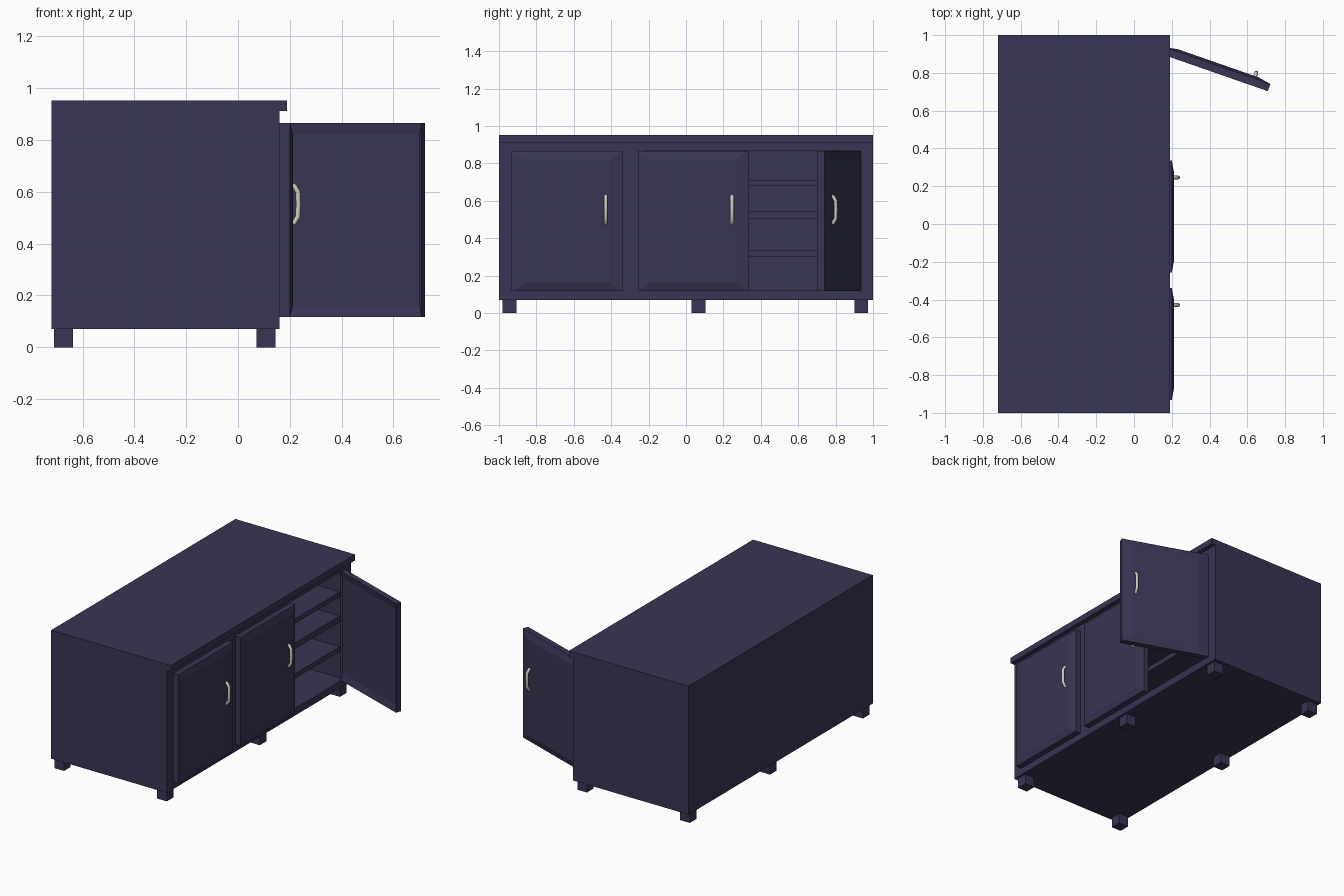
import bpy, bmesh, math
from mathutils import Vector

if "Cube" in bpy.data.objects:
    bpy.data.objects.remove(bpy.data.objects["Cube"])


def material(name, rgb):
    m = bpy.data.materials.new(name)
    m.diffuse_color = (*rgb, 1)
    m.use_nodes = True
    m.node_tree.nodes["Principled BSDF"].inputs["Base Color"].default_value = m.diffuse_color
    return m


PAINT = material("dark violet paint", (0.040, 0.036, 0.088))
METAL = material("pale metal", (0.62, 0.59, 0.51))


def rect(bm, x, y0, y1, z0, z1):
    """Four vertices of a rectangle facing x."""
    return [bm.verts.new((x, y, z)) for y, z in
            ((y0, z0), (y1, z0), (y1, z1), (y0, z1))]


def loft(name, rings):
    """Closed solid through a series of x-facing rectangles."""
    bm = bmesh.new()
    loops = [rect(bm, *r) for r in rings]
    for a, b in zip(loops, loops[1:]):
        for i in range(4):
            j = (i + 1) % 4
            bm.faces.new((a[i], a[j], b[j], b[i]))
    bm.faces.new(loops[0])
    bm.faces.new(loops[-1])
    bmesh.ops.recalc_face_normals(bm, faces=bm.faces)
    me = bpy.data.meshes.new(name)
    bm.to_mesh(me)
    bm.free()
    me.materials.append(PAINT)
    ob = bpy.data.objects.new(name, me)
    bpy.context.collection.objects.link(ob)
    return ob


def box(name, x0, x1, y0, y1, z0, z1):
    return loft(name, [(x0, y0, y1, z0, z1), (x1, y0, y1, z0, z1)])


# Hollow cabinet body: outer shell, front frame, inner walls
loft("cabinet_body", [(-0.72, -1, 1, 0.07, 0.912),
                      (0.16, -1, 1, 0.07, 0.912),
                      (0.16, -0.22, 0.92, 0.12, 0.868),
                      (-0.68, -0.22, 0.92, 0.12, 0.868)])

# Overhanging top
box("cabinet_top", -0.72, 0.19, -1, 1, 0.912, 0.953)

# Shelves
for i, (z0, z1) in enumerate(((0.30, 0.333), (0.503, 0.545), (0.678, 0.71))):
    box(f"shelf_{i + 1}", -0.68, 0.13, -0.22, 0.92, z0, z1)

# Six feet
for x in (-0.71, 0.072):
    for y in (-0.98, 0.03, 0.90):
        box("foot", x, x + 0.073, y, y + 0.073, 0, 0.07)


def handle(name, y):
    """Bowed bar handle standing off the door face (door front slab at x = 0)."""
    pts = [(0.005, 0.478), (0.018, 0.482), (0.031, 0.505),
           (0.033, 0.552), (0.031, 0.6), (0.018, 0.622), (0.005, 0.627)]
    n = 10
    bm = bmesh.new()
    rings = []
    for k, (px, pz) in enumerate(pts):
        a, b = pts[max(k - 1, 0)], pts[min(k + 1, len(pts) - 1)]
        t = Vector((b[0] - a[0], 0, b[1] - a[1])).normalized()
        side = Vector((0, 1, 0))
        out = t.cross(side)
        c = Vector((px, y, pz))
        rings.append([bm.verts.new(c + 0.010 * (math.cos(2 * math.pi * i / n) * side
                                                + math.sin(2 * math.pi * i / n) * out))
                      for i in range(n)])
    for a, b in zip(rings, rings[1:]):
        for i in range(n):
            j = (i + 1) % n
            bm.faces.new((a[i], a[j], b[j], b[i]))
    bm.faces.new(rings[0])
    bm.faces.new(rings[-1])
    bmesh.ops.recalc_face_normals(bm, faces=bm.faces)
    for f in bm.faces:
        f.smooth = len(f.verts) == 4
    me = bpy.data.meshes.new(name)
    bm.to_mesh(me)
    bm.free()
    me.materials.append(METAL)
    ob = bpy.data.objects.new(name, me)
    bpy.context.collection.objects.link(ob)
    return ob


def door(name, hinge, s, angle=0.0):
    """Raised-panel door extending from its hinge in direction s along y."""
    w, z0, z1 = 0.593, 0.117, 0.866
    d = loft(name, [(-0.030, s * 0.012, s * (w - 0.012), z0 + 0.045, z1 - 0.045),
                    (-0.040, 0, s * w, z0, z1),
                    (0.0, 0, s * w, z0, z1),
                    (0.013, s * 0.07, s * (w - 0.07), z0 + 0.045, z1 - 0.045)])
    h = handle(name + "_handle", s * (w - 0.09))
    for ob in (d, h):
        ob.location = (hinge[0], hinge[1], 0)
        ob.rotation_euler.z = angle


# Two closed doors and one swung open
door("left_door", (0.2, -0.932), 1)
door("middle_door", (0.2, -0.257), 1)
door("open_door", (0.162, 0.936), -1, math.radians(70.8))
